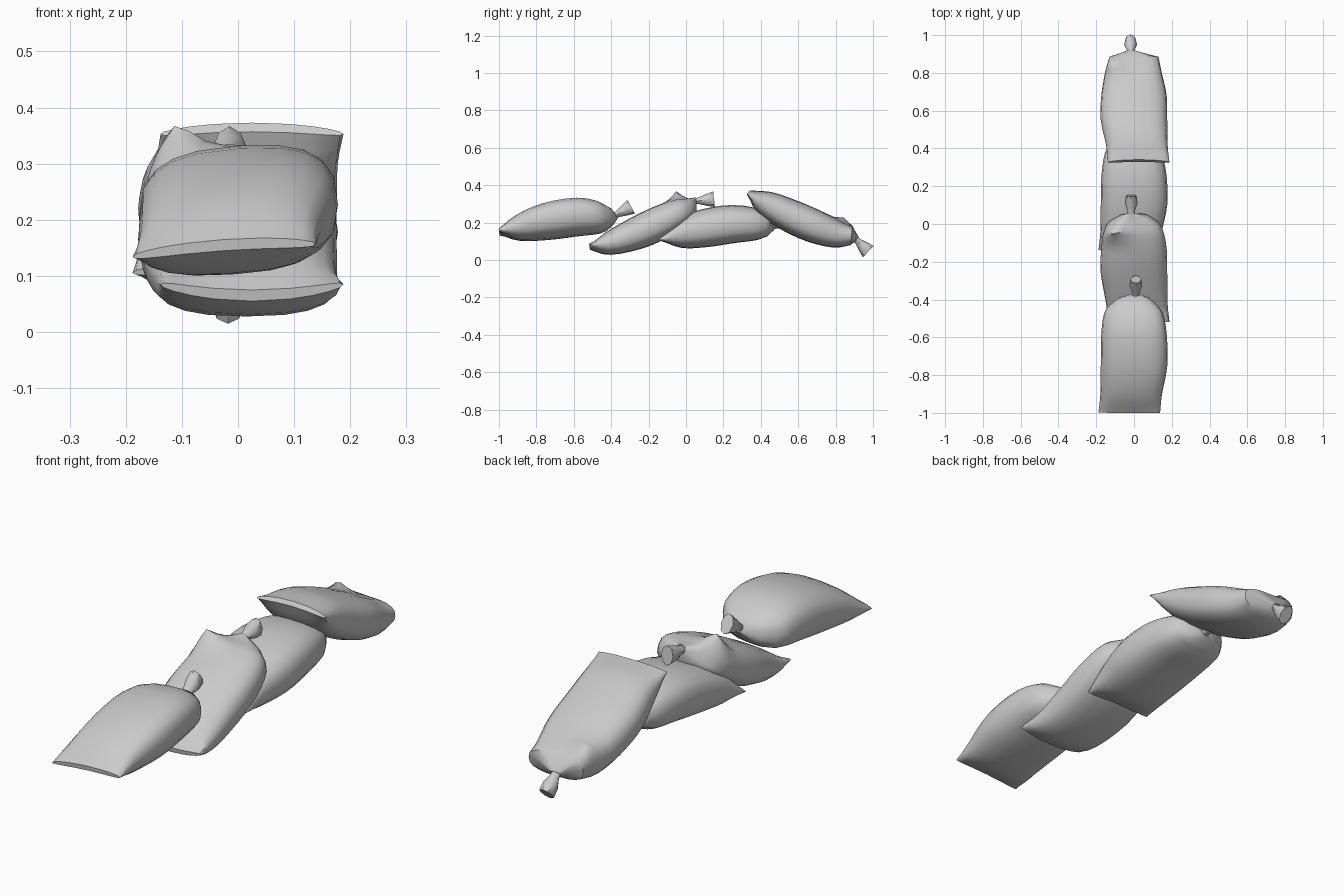
import bpy, bmesh, math
from mathutils import Vector

if "Cube" in bpy.data.objects:
    bpy.data.objects.remove(bpy.data.objects["Cube"])

SEG = 20
STEPS = 3


def catmull(pts, steps):
    """Smooth list of vectors through the given stations."""
    p = [2 * pts[0] - pts[1]] + pts + [2 * pts[-1] - pts[-2]]
    out = []
    for i in range(1, len(p) - 2):
        a, b, c, d = p[i - 1:i + 3]
        for s in range(steps):
            t = s / steps
            out.append(0.5 * (2 * b + (c - a) * t + (2 * a - 5 * b + 4 * c - d) * t * t
                              + (3 * b - a - 3 * c + d) * t ** 3))
    return out + [pts[-1]]


def power(v, e):
    return math.copysign(abs(v) ** e, v)


def loft(name, rings):
    bm = bmesh.new()
    loops = [[bm.verts.new(c) for c in r] for r in rings]
    n = len(loops[0])
    for a, b in zip(loops, loops[1:]):
        for i in range(n):
            j = (i + 1) % n
            bm.faces.new((a[i], a[j], b[j], b[i]))
    bm.faces.new(loops[0][::-1])
    bm.faces.new(loops[-1])
    bmesh.ops.recalc_face_normals(bm, faces=bm.faces)
    me = bpy.data.meshes.new(name)
    bm.to_mesh(me)
    bm.free()
    ob = bpy.data.objects.new(name, me)
    bpy.context.collection.objects.link(ob)
    bpy.ops.object.select_all(action='DESELECT')
    ob.select_set(True)
    bpy.context.view_layer.objects.active = ob
    bpy.ops.object.shade_smooth_by_angle(angle=math.radians(45))
    return ob


def ring(x, y, z, w, t, tan, n, e, roll=0.0, sag=0.0, bump=0.0):
    """Pillow cross-section at right angles to the centreline."""
    up = Vector((0, -tan.y, tan.x))
    out = []
    for i in range(n):
        a = 2 * math.pi * i / n
        px, pz = w * power(math.cos(a), e), t * power(math.sin(a), e)
        pz += sag * (px / w) ** 2 + roll * px
        # folded shoulder on the left
        if math.sin(a) > 0:
            pz += bump * max(0, 1 - abs(px + 0.115) / 0.08)
        out.append(Vector((x + px, y, z)) + up * pz)
    return out


WIDTHS = [.163, .163, .176, .173, .150]


def sack(k, stations, end_w, neck, tip, side, roll, sag, bump, neck_x):
    widths = WIDTHS + [end_w]
    shift = [.025 * side, .015 * side, 0, 0, -.003, 0]
    # station: y, z, half thickness, half width; centre shift kept alongside
    path = catmull([Vector((y, z, t, w)) for (y, z, t), w in zip(stations, widths)], STEPS)
    mids = catmull([Vector((s, 0)) for s in shift], STEPS)
    rings = []
    last = len(path) - 1
    for i, p in enumerate(path):
        a, b = path[max(i - 1, 0)], path[min(i + 1, last)]
        tan = Vector((b.x - a.x, b.y - a.y)).normalized()
        u = i / last
        f = max(0, 1 - u * 4)
        bu = bump * max(0, 1 - abs(u - .87) / .2)
        rings.append(ring(mids[i].x, p.x, p.y, p.w, max(p.z, .008), tan, SEG,
                          .75, roll, sag * f, bu))
    # gathered neck
    d = Vector((tip[0] - neck[0], tip[1] - neck[1])).normalized()
    rings.append(ring(neck_x, neck[0], neck[1], .024, .02, d, SEG, 1))
    loft(f"sack_{k}", rings)
    # flared cloth end beyond the tie
    tuft = []
    for f, w, t in ((-.1, .02, .016), (.15, .02, .018), (.6, .034, .032), (1, .028, .042)):
        y, z = (neck[j] + f * (tip[j] - neck[j]) for j in (0, 1))
        tuft.append(ring(neck_x, y, z, w, t, d, 8, 1))
    loft(f"sack_end_{k}", tuft)


# four overlapping sacks, front to back
sack(1, [(-1.0, .155, .01), (-.9, .17, .067), (-.75, .205, .098), (-.58, .23, .102),
         (-.46, .225, .083), (-.395, .232, .045)],
     .085, (-.375, .24), (-.293, .285), -1, .07, -.01, 0, .01)
sack(2, [(-.515, .065, .01), (-.42, .085, .06), (-.26, .145, .088), (-.13, .205, .09),
         (-.02, .262, .072), (.035, .295, .04)],
     .08, (.055, .315), (.15, .325), 1, 0, .02, .07, -.015)
sack(3, [(-.14, .115, .01), (-.04, .14, .078), (.1, .17, .102), (.25, .192, .102),
         (.38, .19, .085), (.445, .18, .055)],
     .11, (.465, .18), (.55, .21), -1, 0, -.01, 0, .0)
sack(4, [(.335, .365, .01), (.42, .305, .068), (.55, .24, .088), (.68, .183, .09),
         (.8, .14, .075), (.885, .13, .05)],
     .13, (.91, .108), (.975, .045), 1, 0, -.015, .05, -.018)
